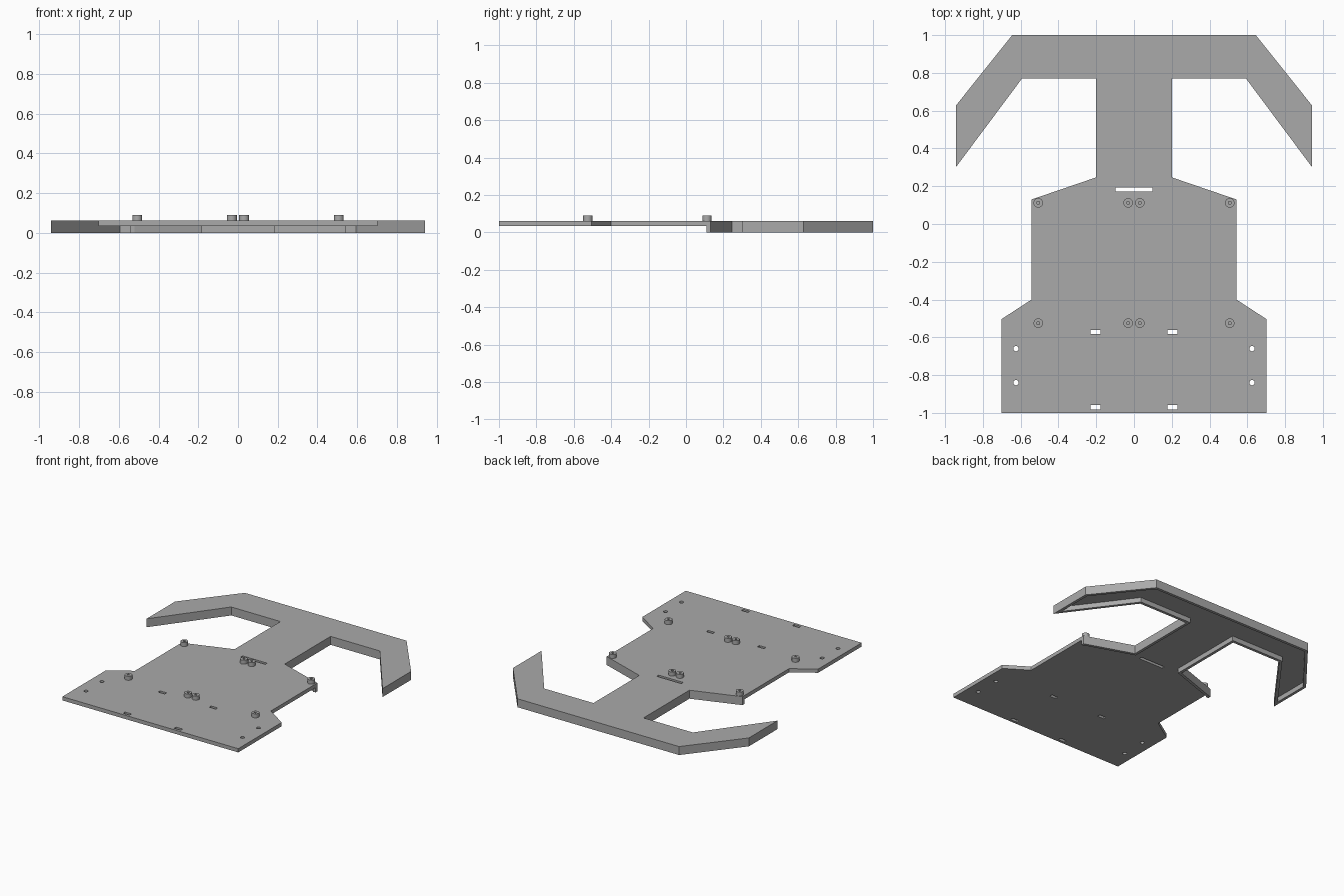
import bpy, bmesh, math
from mathutils import Vector, Matrix

cube = bpy.data.objects.get("Cube")
if cube:
    bpy.data.objects.remove(cube)

TOP, UNDER, PEG_TOP, WALL = 0.061, 0.034, 0.09, 0.02

grey = bpy.data.materials.new("plain grey")
grey.use_nodes = True
grey.diffuse_color = (0.4, 0.4, 0.4, 1)
grey.node_tree.nodes["Principled BSDF"].inputs["Base Color"].default_value = (0.4, 0.4, 0.4, 1)


def add_object(name, bm):
    bmesh.ops.recalc_face_normals(bm, faces=bm.faces)
    mesh = bpy.data.meshes.new(name)
    bm.to_mesh(mesh)
    bm.free()
    mesh.materials.append(grey)
    obj = bpy.data.objects.new(name, mesh)
    bpy.context.collection.objects.link(obj)
    return obj


def prism(bm, points, z0, z1):
    face = bm.faces.new([bm.verts.new((x, y, z0)) for x, y in points])
    up = bmesh.ops.extrude_face_region(bm, geom=[face])["geom"]
    bmesh.ops.translate(bm, vec=(0, 0, z1 - z0),
                        verts=[v for v in up if isinstance(v, bmesh.types.BMVert)])


def mirrored(half):
    return half + [(-x, y) for x, y in reversed(half)]


def inset(path, width):
    """Offset an open path to its left, with mitred corners."""
    pts = [Vector(p) for p in path]
    sides = [(b - a).normalized() for a, b in zip(pts, pts[1:])]
    normals = [Vector((-d.y, d.x)) for d in sides]
    result = []
    for p, n0, n1 in zip(pts, normals[:1] + normals, normals + normals[-1:]):
        result.append(tuple(p + (n0 + n1) * width / (1 + n0.dot(n1))))
    return result


def cut(target, cutter):
    cutter.hide_render = True
    cutter.hide_viewport = False
    mod = target.modifiers.new("cut", "BOOLEAN")
    mod.operation, mod.solver, mod.object = "DIFFERENCE", "EXACT", cutter
    bpy.context.view_layer.objects.active = target
    bpy.ops.object.modifier_apply(modifier=mod.name)
    bpy.data.objects.remove(cutter)


# Chassis outline, right half running from rear bumper side to the centre
tail = [(0.702, -1), (0.702, -0.504), (0.542, -0.4)]
bumper = [(0.542, 0.13), (0.2, 0.247), (0.2, 0.77), (0.593, 0.77),
          (0.942, 0.302), (0.942, 0.628), (0.645, 1)]
bm = bmesh.new()
prism(bm, mirrored(tail + bumper), 0, TOP)
chassis = add_object("chassis_plate", bm)

# Hollow underside, leaving a thin rim around the bumper and neck
rim_start = (0.542, 0.11)
rim = inset(mirrored([rim_start] + bumper), WALL)[:len(bumper) + 1]
bm = bmesh.new()
prism(bm, mirrored([(0.8, -1.1), (0.8, 0.11)] + rim), -0.1, UNDER)
cut(chassis, add_object("underside_pocket", bm))

# Strap slots and mounting holes
bm = bmesh.new()
slots = [(0, 0.182, 0.098)] + [(s * 0.204, y, 0.026) for s in (-1, 1) for y in (-0.571, -0.97)]
for x, y, half in slots:
    prism(bm, [(x - half, y - 0.011), (x + half, y - 0.011),
               (x + half, y + 0.011), (x - half, y + 0.011)], -0.1, 0.2)
for x in (-0.625, 0.625):
    for y in (-0.66, -0.84):
        bmesh.ops.create_cone(bm, cap_ends=True, segments=24, radius1=0.014, radius2=0.014,
                              depth=0.4, matrix=Matrix.Translation((x, y, 0)))
cut(chassis, add_object("hole_cutter", bm))

# Standoffs with a screw hole, spun from a profile
for row, y in (("front", -0.525), ("rear", 0.112)):
    for i, x in enumerate((-0.507, -0.031, 0.031, 0.507)):
        bm = bmesh.new()
        profile = [bm.verts.new((r, 0, z)) for r, z in
                   ((0.025, TOP), (0.025, PEG_TOP), (0.008, PEG_TOP), (0.008, TOP))]
        edges = [bm.edges.new(pair) for pair in zip(profile, profile[1:])]
        bmesh.ops.spin(bm, geom=profile + edges, cent=(0, 0, 0), axis=(0, 0, 1),
                       angle=math.tau, steps=32)
        bmesh.ops.remove_doubles(bm, verts=bm.verts, dist=0.0001)
        peg = add_object(f"standoff_{row}_{i + 1}", bm)
        peg.location = (x, y, 0)
        bpy.ops.object.select_all(action="DESELECT")
        peg.select_set(True)
        bpy.context.view_layer.objects.active = peg
        bpy.ops.object.shade_smooth_by_angle(angle=math.radians(35))
